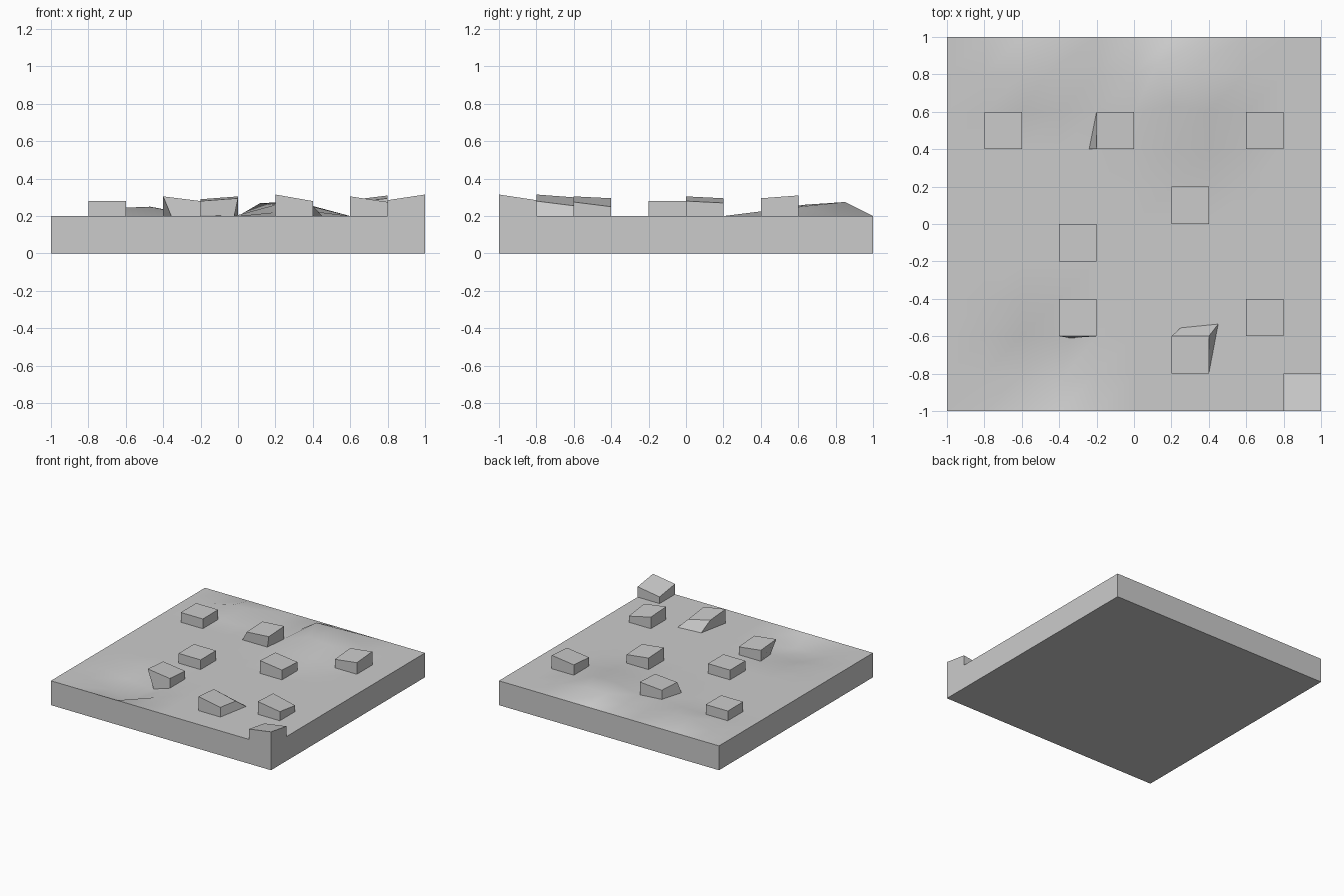
import bpy, bmesh

if "Cube" in bpy.data.objects:
    bpy.data.objects.remove(bpy.data.objects["Cube"])

# Raised studs: cell corner -> top heights (SW, SE, NE, NW)
studs = {
    (-0.8, 0.4): (0.28, 0.28, 0.28, 0.28),
    (-0.2, 0.4): (0.28, 0.295, 0.305, 0.29),
    (0.6, 0.4): (0.27, 0.295, 0.31, 0.285),
    (0.2, 0.0): (0.305, 0.28, 0.27, 0.295),
    (-0.4, -0.2): (0.28, 0.28, 0.28, 0.28),
    (-0.4, -0.6): (0.305, 0.28, 0.265, 0.29),
    (0.2, -0.8): (0.315, 0.28, 0.255, 0.3),
    (0.6, -0.6): (0.305, 0.275, 0.25, 0.295),
    (0.8, -1.0): (0.285, 0.315, 0.285, 0.255),
}

# Ground vertices pushed out of place: grid point -> new position
moved = {
    # back mound
    (0.2, 0.8): (0.12, 0.85, 0.27), (0.4, 0.8): (0.32, 0.85, 0.275),
    (0.2, 0.6): (0.2, 0.63, 0.26), (0.4, 0.6): (0.4, 0.61, 0.25),
    (0.2, 0.4): (0.2, 0.4, 0.22), (0.4, 0.4): (0.4, 0.4, 0.225),
    # small back left swell
    (-0.6, 0.8): (-0.6, 0.8, 0.245), (-0.4, 0.8): (-0.47, 0.8, 0.25),
    # front left hollow
    (-0.4, -0.8): (-0.4, -0.85, 0.135), (-0.6, -0.8): (-0.6, -0.8, 0.16),
    (-0.6, -0.6): (-0.6, -0.6, 0.17), (-0.4, -0.6): (-0.34, -0.61, 0.16),
    # splayed stud feet
    (0.4, -0.6): (0.45, -0.535, 0.2), (0.2, -0.6): (0.25, -0.555, 0.2),
    (-0.2, 0.4): (-0.24, 0.4, 0.205), (0.0, 0.4): (-0.02, 0.41, 0.2),
    (-0.2, 0.6): (-0.2, 0.6, 0.215),
}


def key(i, j):
    return (round(-1 + 0.2 * i, 1), round(-1 + 0.2 * j, 1))


bm = bmesh.new()
N = 10
ground = {}
for i in range(N + 1):
    for j in range(N + 1):
        x, y = key(i, j)
        ground[i, j] = bm.verts.new(moved.get((x, y), (x, y, 0.2)))

# Ground cells, raised into studs where listed
for i in range(N):
    for j in range(N):
        corners = [(i, j), (i + 1, j), (i + 1, j + 1), (i, j + 1)]
        base = [ground[c] for c in corners]
        heights = studs.get(key(i, j))
        if heights is None:
            bm.faces.new(base)
            continue
        top = [bm.verts.new((*key(*c), h)) for c, h in zip(corners, heights)]
        bm.faces.new(top)
        for k in range(4):
            n = (k + 1) % 4
            bm.faces.new((base[k], base[n], top[n], top[k]))

# Slab sides and underside
rim = ([(i, 0) for i in range(N)] + [(N, j) for j in range(N)]
       + [(i, N) for i in range(N, 0, -1)] + [(0, j) for j in range(N, 0, -1)])
low = [bm.verts.new((*key(*c), 0)) for c in rim]
for k in range(len(rim)):
    n = (k + 1) % len(rim)
    bm.faces.new((low[k], low[n], ground[rim[n]], ground[rim[k]]))
bm.faces.new(low[::-1])
bmesh.ops.recalc_face_normals(bm, faces=bm.faces[:])

mesh = bpy.data.meshes.new("studded_slab")
bm.to_mesh(mesh)
bm.free()
slab = bpy.data.objects.new("studded_slab", mesh)
bpy.context.collection.objects.link(slab)
bpy.context.view_layer.objects.active = slab
slab.select_set(True)
bpy.ops.object.shade_smooth_by_angle(angle=0.6)
